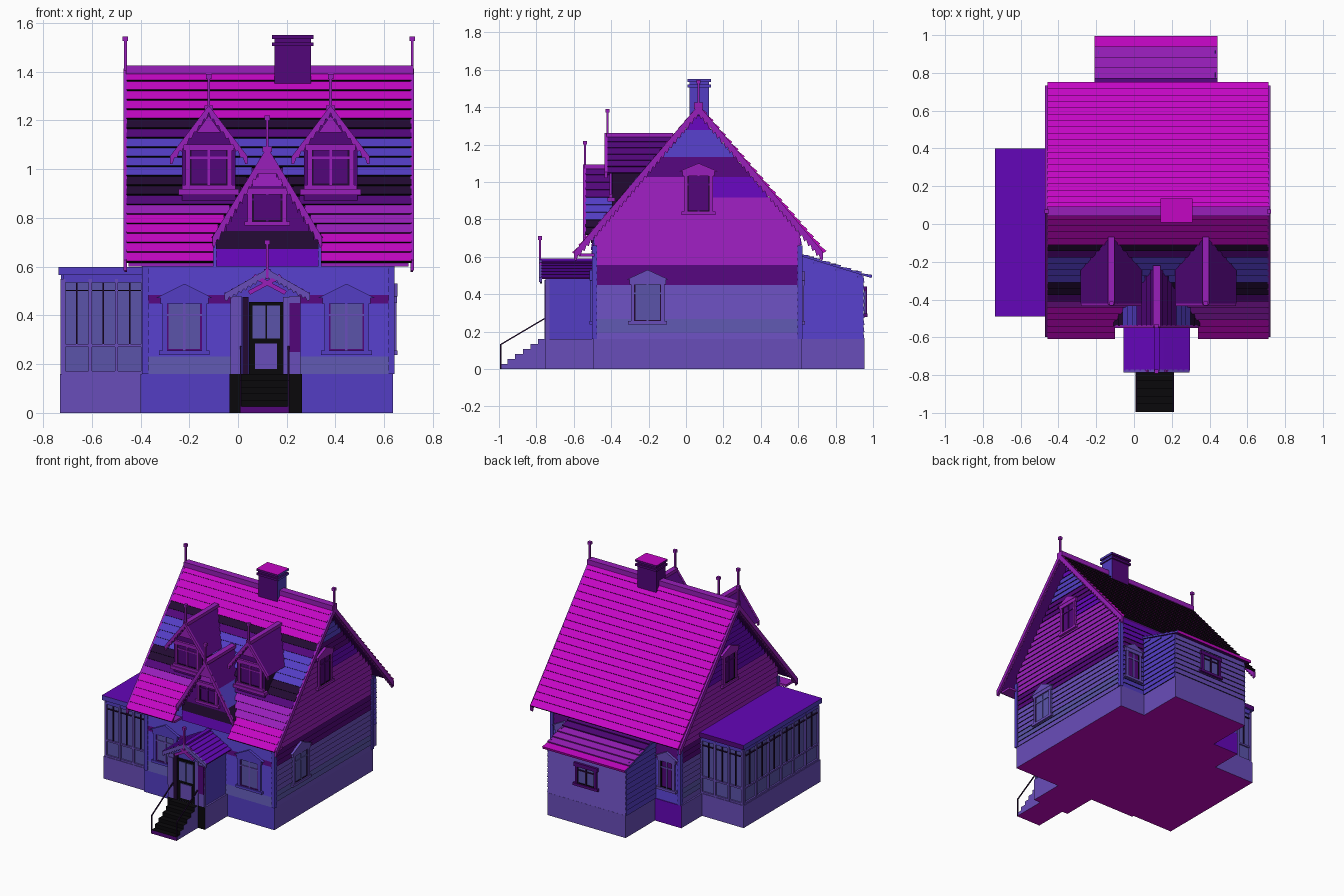
import bpy, bmesh
from mathutils import Vector

old = bpy.data.objects.get("Cube")
if old:
    bpy.data.objects.remove(old, do_unlink=True)

# Palette, given as display values and stored linear
PALETTE = {
    "magenta": (196, 6, 196), "orchid": (152, 30, 186), "violet": (100, 6, 184),
    "blue": (83, 61, 196), "slate_violet": (105, 77, 186), "slate": (91, 84, 170),
    "plum": (82, 6, 122), "navy": (34, 10, 50), "black": (9, 8, 11),
}
NAMES = list(PALETTE)
MATS = []
for nm, rgb in PALETTE.items():
    m = bpy.data.materials.new(nm)
    m.use_nodes = True
    col = [((c / 255 + 0.055) / 1.055) ** 2.4 if c > 10 else c / 3294.6 for c in rgb] + [1]
    m.diffuse_color = col
    m.node_tree.nodes["Principled BSDF"].inputs["Base Color"].default_value = col
    MATS.append(m)
PARTS = {}


def prism(part, pts, axis, a, b, col, special=None):
    """Extrude a 2D profile along an axis; special recolours side k, or caps 'a' and 'b'."""
    bm = PARTS.setdefault(part, bmesh.new())
    place = {"x": lambda p, t: (t, p[0], p[1]), "y": lambda p, t: (p[0], t, p[1]),
             "z": lambda p, t: (p[0], p[1], t)}[axis]
    va = [bm.verts.new(place(p, a)) for p in pts]
    vb = [bm.verts.new(place(p, b)) for p in pts]
    n = len(pts)
    faces = {"a": bm.faces.new(va), "b": bm.faces.new(vb[::-1])}
    for k in range(n):
        j = (k + 1) % n
        faces[k] = bm.faces.new((va[k], va[j], vb[j], vb[k]))
    for key, f in faces.items():
        f.material_index = NAMES.index((special or {}).get(key, col))


def rect(u0, u1, v0, v1):
    return [(u0, v0), (u1, v0), (u1, v1), (u0, v1)]


def box(part, x0, x1, y0, y1, z0, z1, col, special=None):
    prism(part, rect(x0, x1, y0, y1), "z", z0, z1, col, special)


def siding(part, axis, s, at, lo, hi, z0, z1, rule, pitch=0.036):
    """Lapped boards on the wall facing along axis, trimmed to lo(z)..hi(z)."""
    n = max(1, round((z1 - z0) / pitch))
    h = (z1 - z0) / n
    for i in range(n):
        p, q = z0 + i * h, z0 + (i + 1) * h
        m = (p + q) / 2
        prism(part, [(at, p), (at + s * 0.009, p), (at + s * 0.003, q), (at, q)],
              "y" if axis == "x" else "x", lo(m), hi(m), rule(m), {0: "black"})


def courses(part, axis, eave, ridge, a, b, n, rule, t=0.018, butt=None, gap=None, far_rule=None, cap=None):
    """Overlapping roof boards from eave to ridge; gap(z) leaves an opening, far_rule colours beyond it."""
    e, r = Vector(eave), Vector(ridge)
    d = (r - e).normalized()
    nrm = Vector((-d.y, d.x)) if d.x > 0 else Vector((d.y, -d.x))
    for i in range(n):
        p, q = e.lerp(r, i / n), e.lerp(r, min(1, (i + 1.15) / n))
        pts = [p, q, q + nrm * t * 0.4, p + nrm * t]
        hole = gap(p.y) if gap else None
        z = p.lerp(q, 0.5).y
        for u, v, paint in ([(a, hole[0], rule), (hole[1], b, far_rule)] if hole else [(a, b, rule)]):
            c = paint(z)
            prism(part, pts, axis, u, v, c, {0: "plum", 3: butt or c, "a": cap or c, "b": cap or c})


def barge(part, axis, at, s, c, top, half, drop, w, col, teeth):
    """Pair of gable boards with a toothed lower edge."""
    for k in (-1, 1):
        e = (c + k * half, top - drop)
        prism(part, [(c, top), e, (e[0], e[1] - w), (c, top - w)], axis, at, at + s * 0.015, col)
        for i in range(teeth):
            f, g = i / teeth, (i + 1) / teeth
            m = (f + g) / 2
            tri = [(c + k * half * f, top - w - drop * f), (c + k * half * g, top - w - drop * g),
                   (c + k * half * m, top - w * 1.5 - drop * m)]
            prism(part, tri, axis, at, at + s * 0.01, col)


def finial(part, x, y, z0, z1):
    for r, z in ((0.006, z0), (0.011, z1 - 0.02)):
        box(part, x - r, x + r, y - r, y + r, z, z1, "orchid")


def window(part, axis, s, at, c, z0, z1, w, frame, glass, mullion, reveal, cap=0.0):
    """Framed window with reveals, mullion, transom, sill, and an optional pediment."""
    h = w / 2

    def bar(u0, u1, v0, v1, d, col):
        prism(part, rect(c + u0, c + u1, v0, v1), axis, at, at + s * d, col)
    bar(-h, h, z0, z1, 0.006, glass)
    for k in (-1, 1):
        for e0, e1, d, col in ((0, 0.018, 0.014, frame), (0.018, 0.025, 0.009, reveal)):
            u = sorted((k * (h - e0), k * (h - e1)))
            bar(u[0], u[1], z0, z1, d, col)
    bar(0.018 - h, h - 0.018, z0, z0 + 0.012, 0.01, reveal)
    bar(-0.005, 0.005, z0, z1, 0.011, mullion)
    t = z0 + (z1 - z0) * 0.7
    bar(0.018 - h, h - 0.018, t, t + 0.009, 0.011, mullion)
    bar(-h - 0.014, h + 0.014, z0 - 0.012, z0 + 0.006, 0.018, frame)
    bar(-h - 0.008, h + 0.008, z1 - 0.014, z1 + 0.012, 0.016, frame)
    if cap:
        prism(part, [(c - h - 0.025, z1 + 0.012), (c + h + 0.025, z1 + 0.012), (c, z1 + cap)], axis, at, at + s * 0.019, frame)


def bands(*steps):
    """Colour rule by height: pairs of upper limit and colour."""
    return lambda z: next(c for top, c in steps if z < top)


low = ((0.19, "slate_violet"), (0.27, "slate"), (0.45, "slate_violet"), (0.55, "plum"))
high = ((1.13, "plum"), (1.27, "blue"), (9, "violet"))
right_front_rule = bands(*low, (1.02, "orchid"), *high)
right_rear_rule = bands(*low, (0.9, "orchid"), (1.02, "violet"), *high)
left_rule = bands(*low, (0.88, "orchid"), (9, "violet"))
rear_rule = bands((0.45, "blue"), (0.55, "plum"), (9, "violet"))
front_rule = bands((0.25, "slate"), (0.45, "blue"), (0.5, "plum"), (9, "blue"))
upper = ((0.86, "orchid"), (0.90, "plum"), (0.95, "navy"), (0.98, "plum"), (1.11, "blue"), (1.16, "plum"), (1.22, "navy"), (9, "magenta"))
roof_rule = bands((0.82, "magenta"), *upper)
roof_right_rule = bands((0.72, "magenta"), *upper)
X0, X1, Y0, Y1, CX, RY = -0.38, 0.63, -0.49, 0.61, 0.12, 0.067

# Foundations
under = {"a": "magenta"}
box("foundation", -0.4, X1 + 0.005, Y0 - 0.005, Y1 + 0.01, 0, 0.16, "slate_violet", {0: "blue", "a": "magenta"})
box("rear_plinth", -0.4, -0.19, Y1 + 0.01, Y1 + 0.014, 0, 0.16, "violet", under)
box("veranda_foundation", -0.73, -0.4, -0.48, 0.39, 0, 0.16, "slate_violet", under)
box("annex_foundation", -0.19, 0.43, Y1, 0.955, 0, 0.16, "slate_violet", under)
box("entry_foundation", -0.035, 0.262, -0.75, Y0, 0, 0.16, "slate_violet", {0: "black", "a": "magenta"})

# Main walls
prism("main_walls", [(Y0, 0.16), (Y1, 0.16), (Y1, 0.72), (RY, 1.36), (Y0, 0.72)], "x", X0, X1, "plum")
lo = lambda z: max(Y0, RY - (1.37 - z) / 1.16)
hi = lambda z: min(Y1, RY + (1.37 - z) / 1.16)
mid = lambda z: RY
siding("gable_siding", "x", 1, X1, lo, mid, 0.16, 1.35, right_front_rule)
siding("gable_siding", "x", 1, X1, mid, hi, 0.16, 1.35, right_rear_rule)
siding("gable_siding", "x", -1, X0, lo, hi, 0.16, 1.35, left_rule)
for s, y, rule in ((-1, Y0, front_rule), (1, Y1, rear_rule)):
    siding("long_siding", "y", s, y, lambda z: X0, lambda z: X1, 0.16, 0.7, rule)
for x in (X0, X1):
    for y in (Y0, Y1):
        box("corner_boards", x - 0.013, x + 0.013, y - 0.013, y + 0.013, 0.16, 0.66, "blue")

# Main roof, open where the front gable stands
def opening(z):
    w = min(0.22, (1.07 - z) / 1.68)
    return (CX - w, CX + w) if z < 1.0 else None


courses("main_roof", "x", (-0.598, 0.615), (RY, 1.395), -0.457, 0.712, 20, roof_rule, 0.014, "black", opening, roof_right_rule)
courses("main_roof", "x", (0.737, 0.62), (RY, 1.395), -0.457, 0.712, 20, lambda z: "magenta", butt="black")
box("ridge_cap", -0.46, 0.72, RY - 0.025, RY + 0.025, 1.39, 1.425, "orchid")
for u, v in ((-0.45, CX - 0.22), (CX + 0.22, 0.70)):
    box("eave_boards", u, v, -0.575, Y0, 0.6, 0.616, "orchid")
for s, x in ((-1, -0.455), (1, 0.708)):
    barge("gable_boards", "x", x, s, RY, 1.412, 0.665, 0.785, 0.042, "orchid", 30)
    finial("gable_finials", x + s * 0.007, RY, 1.36, 1.545)

# Chimney
box("chimney", 0.15, 0.30, 0.018, 0.122, 1.25, 1.54, "plum", {1: "blue"})
for z, top in ((1.505, "plum"), (1.535, "magenta")):
    box("chimney_cap", 0.14, 0.31, 0.008, 0.134, z, z + 0.015, "plum", {1: "blue", "b": top})

# Small dormers
for x in (-0.12, 0.38):
    prism("dormer_walls", [(x - 0.11, 0.87), (x + 0.11, 0.87), (x + 0.11, 1.09), (x, 1.23), (x - 0.11, 1.09)],
          "y", -0.395, -0.08, "navy", {"a": "plum"})
    for k in (-1, 1):
        courses("dormer_roofs", "y", (x + k * 0.155, 1.045), (x, 1.245), -0.42, -0.06, 6, lambda z: "plum", 0.009)
    box("dormer_ridges", x - 0.018, x + 0.018, -0.425, -0.07, 1.24, 1.262, "orchid")
    barge("dormer_boards", "y", -0.42, -1, x, 1.262, 0.16, 0.21, 0.03, "orchid", 8)
    prism("dormer_boards", [(x - 0.05, 1.15), (x + 0.05, 1.15), (x, 1.22)], "y", -0.41, -0.425, "orchid")
    window("dormer_windows", "y", -1, -0.395, x, 0.93, 1.09, 0.19, "orchid", "plum", "orchid", "navy")
    box("dormer_sills", x - 0.125, x + 0.125, -0.42, -0.38, 0.895, 0.918, "orchid")
    finial("dormer_finials", x, -0.42, 1.24, 1.39)

# Front gable
prism("front_gable_wall", [(CX - 0.21, 0.6), (CX + 0.21, 0.6), (CX + 0.21, 0.7), (CX, 1.05), (CX - 0.21, 0.7)],
      "y", -0.5, -0.2, "plum")
gable_rule = bands((0.69, "violet"), (0.76, "navy"), (0.93, "plum"), (9, "orchid"))
half_w = lambda z: min(0.21, (1.05 - z) / 1.68)
siding("front_gable_siding", "y", -1, -0.5, lambda z: CX - half_w(z), lambda z: CX + half_w(z), 0.6, 1.04, gable_rule)
for k in (-1, 1):
    courses("front_gable_roof", "y", (CX + k * 0.22, 0.715), (CX, 1.075), -0.54, -0.22, 9,
            bands((0.8, "navy"), (0.9, "blue"), (9, "plum")), 0.01)
box("front_gable_ridge", CX - 0.02, CX + 0.02, -0.545, -0.22, 1.07, 1.092, "orchid")
barge("front_gable_boards", "y", -0.535, -1, CX, 1.092, 0.225, 0.37, 0.04, "orchid", 12)
prism("front_gable_boards", [(CX - 0.05, 0.98), (CX + 0.05, 0.98), (CX, 1.06)], "y", -0.525, -0.545, "orchid")
window("front_gable_window", "y", -1, -0.508, CX, 0.78, 0.91, 0.16, "orchid", "plum", "plum", "navy")
finial("front_gable_finial", CX, -0.54, 1.05, 1.22)

# Entry porch
prism("entry_walls", [(-0.025, 0.16), (0.25, 0.16), (0.25, 0.49), (CX - 0.007, 0.56), (-0.025, 0.49)], "y", -0.735, Y0, "blue")
for x, col in ((-0.03, "slate_violet"), (0.212, "plum")):
    box("entry_pilasters", x, x + 0.044, -0.75, -0.73, 0.16, 0.48, "slate_violet")
    box("entry_pilasters", x, x + 0.044, -0.754, -0.74, 0.25, 0.45, col)
for k in (-1, 1):
    courses("entry_roof", "y", (CX + k * 0.17, 0.48), (CX, 0.575), -0.775, -0.49, 6, lambda z: "violet", 0.014, "plum")
box("entry_ridge", CX - 0.014, CX + 0.014, -0.78, -0.49, 0.572, 0.59, "violet")
barge("entry_boards", "y", -0.77, -1, CX, 0.59, 0.175, 0.1, 0.025, "slate_violet", 9)
for k in (-1, 1):
    prism("entry_boards", [(CX - k * 0.06, 0.555), (CX - k * 0.05, 0.57), (CX + k * 0.08, 0.5), (CX + k * 0.07, 0.485)],
          "y", -0.772, -0.784, "orchid")
finial("entry_finial", CX, -0.78, 0.55, 0.71)

# Door
box("door", 0.045, 0.185, -0.748, -0.73, 0.16, 0.455, "black")
for u in (0.06, 0.12):
    box("door_panes", u, u + 0.052, -0.753, -0.74, 0.305, 0.44, "slate")
box("door_panes", 0.07, 0.16, -0.753, -0.74, 0.18, 0.285, "slate_violet")
for u, col in ((0.018, "navy"), (0.185, "slate_violet")):
    box("door_surround", u, u + 0.026, -0.756, -0.73, 0.16, 0.475, col)

# Steps and handrails
for i in range(6):
    y = -0.995 + i * 0.041
    box("steps", 0.01, 0.208, y, y + 0.042 if i < 5 else -0.74, 0, 0.0265 * (i + 1), "black",
        {1: "slate_violet", 3: "slate_violet", 0: "black" if i else "plum", "a": "magenta"})
for x in (0.008, 0.204):
    box("handrails", x, x + 0.007, -0.995, -0.987, 0, 0.13, "navy")
    prism("handrails", [(-0.995, 0.124), (-0.745, 0.272), (-0.745, 0.28), (-0.995, 0.132)], "x", x, x + 0.007, "navy")

# Veranda
box("veranda_core", -0.715, -0.39, -0.465, 0.375, 0.16, 0.565, "slate")


def glazing(axis, at, s, u0, u1, n):
    for i in range(2 * n + 1):
        u = u0 + (u1 - u0) * i / (2 * n)
        r, z, d, col = (0.003, 0.28, 0.008, "navy") if i % 2 else (0.007, 0.16, 0.013, "slate_violet")
        prism("veranda_frames", rect(u - r, u + r, z, 0.55), axis, at, at + s * d, col)
    for z0, z1, col in ((0.16, 0.172, "slate_violet"), (0.27, 0.282, "slate_violet"), (0.5, 0.505, "navy"), (0.535, 0.565, "blue")):
        prism("veranda_frames", rect(u0, u1, z0, z1), axis, at, at + s * 0.011, col)


for s, y in ((-1, -0.465), (1, 0.375)):
    glazing("y", y, s, -0.715, -0.39, 3)
glazing("x", -0.715, -1, -0.465, 0.375, 6)
box("veranda_roof", -0.737, -0.37, -0.49, 0.4, 0.565, 0.598, "blue", {"b": "violet", 2: "plum"})

# Rear annex
prism("annex_walls", [(Y1, 0.16), (0.945, 0.16), (0.945, 0.5), (Y1, 0.605)], "x", -0.187, 0.427, "blue")
siding("annex_siding", "y", 1, 0.945, lambda z: -0.188, lambda z: 0.428, 0.16, 0.5, lambda z: "slate_violet")
for s, x in ((-1, -0.187), (1, 0.427)):
    siding("annex_siding", "x", s, x, lambda z: Y1, lambda z: min(0.95, 0.945 - (z - 0.5) * 3.2), 0.16, 0.6, lambda z: "blue")
courses("annex_roof", "x", (0.991, 0.486), (0.6, 0.607), -0.21, 0.443, 7,
        bands((0.51, "magenta"), (0.56, "orchid"), (9, "plum")), cap="blue")

# House windows
for x in (-0.22, 0.445):
    window("front_windows", "y", -1, Y0 - 0.008, x, 0.25, 0.46, 0.18, "blue", "slate", "slate_violet", "plum", 0.07)
for x in (-0.285, 0.53):
    window("rear_windows", "y", 1, Y1 + 0.008, x, 0.25, 0.46, 0.13, "slate_violet", "plum", "slate_violet", "black", 0.06)
for s, x in ((1, X1 + 0.006), (-1, X0 - 0.006)):
    window("attic_windows", "x", s, x, RY, 0.835, 1.045, 0.155, "orchid", "plum", "plum", "black", 0.055)
window("side_window", "x", 1, X1 + 0.006, -0.205, 0.25, 0.465, 0.18, "slate_violet", "slate", "slate", "navy", 0.065)
window("annex_window", "y", 1, 0.953, CX, 0.29, 0.43, 0.17, "plum", "slate", "navy", "black")

# Turn the collected parts into objects
for name, bm in PARTS.items():
    bmesh.ops.recalc_face_normals(bm, faces=bm.faces)
    mesh = bpy.data.meshes.new(name)
    bm.to_mesh(mesh)
    bm.free()
    for m in MATS:
        mesh.materials.append(m)
    bpy.context.collection.objects.link(bpy.data.objects.new(name, mesh))
